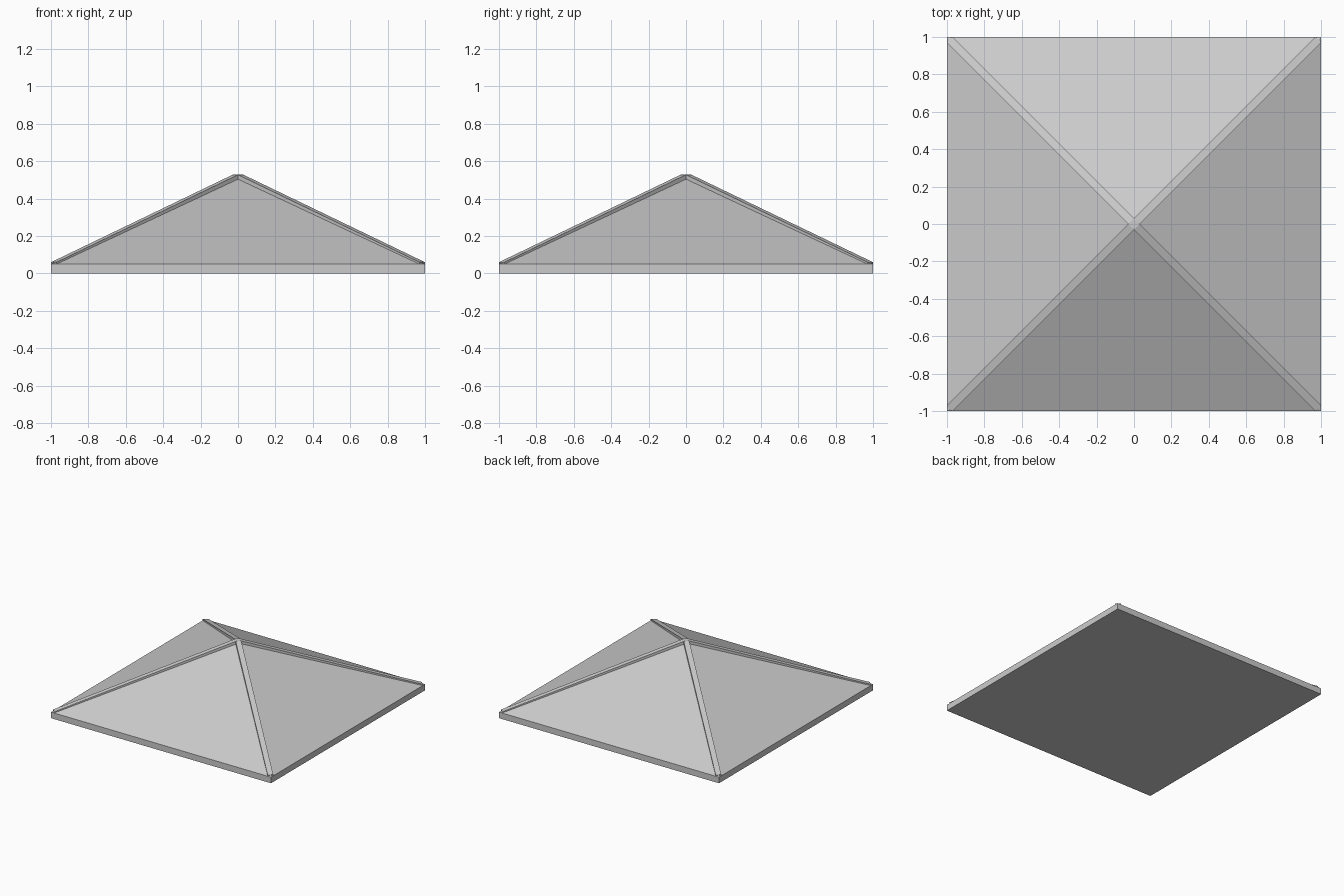
import bpy, math

if "Cube" in bpy.data.objects:
    bpy.data.objects.remove(bpy.data.objects["Cube"])

def make(name, verts, faces):
    me = bpy.data.meshes.new(name)
    me.from_pydata(verts, [], faces)
    me.update()
    ob = bpy.data.objects.new(name, me)
    bpy.context.collection.objects.link(ob)
    return ob

EAVE, APEX = 0.05, 0.518
HALF_W = 0.021
corners = [(-1, -1), (1, -1), (1, 1), (-1, 1)]

# Solid roof: square eave slab rising to a pyramid
verts = [(x, y, 0) for x, y in corners] + [(x, y, EAVE) for x, y in corners] + [(0, 0, APEX)]
faces = [(3, 2, 1, 0)]
for i in range(4):
    j = (i + 1) % 4
    faces += [(i, j, 4 + j, 4 + i), (4 + i, 4 + j, 8)]
make("roof", verts, faces)

# Raised hip ridges, side profile (distance along diagonal, height)
end = math.sqrt(2) - HALF_W
profile = [(0, APEX - 0.03), (end, EAVE - 0.02), (end, 0.06), (0.014, 0.53), (0, 0.53)]
n = len(profile)
for k in range(4):
    v = [(d, s * HALF_W, z) for s in (-1, 1) for d, z in profile]
    f = [tuple(range(n)), tuple(range(2 * n - 1, n - 1, -1))]
    f += [(i, n + i, n + (i + 1) % n, (i + 1) % n) for i in range(n)]
    ridge = make(f"hip_ridge_{k + 1}", v, f)
    ridge.rotation_euler.z = math.radians(45 + 90 * k)
